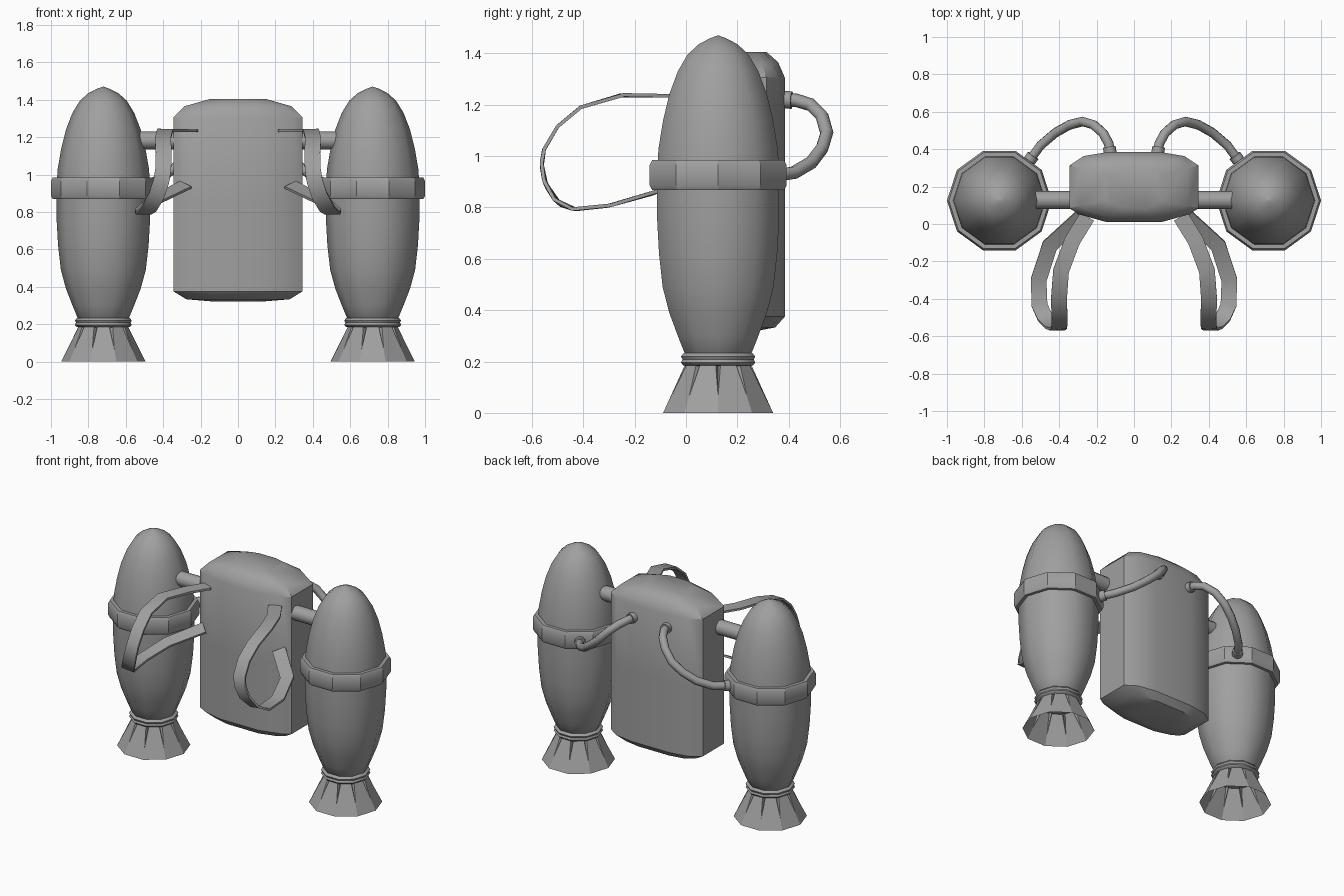
import bpy, bmesh, math
from mathutils import Vector

cube = bpy.data.objects.get("Cube")
if cube:
    bpy.data.objects.remove(cube)

grey = bpy.data.materials.new("mid_grey")
grey.use_nodes = True
tone = (0.35, 0.35, 0.35, 1)
grey.diffuse_color = tone
grey.node_tree.nodes["Principled BSDF"].inputs["Base Color"].default_value = tone

SIDES = 10
AXIS_X, AXIS_Y = 0.72, 0.125


def finish(name, bm, angle=None):
    """Turn a bmesh into a named, coloured object."""
    bmesh.ops.remove_doubles(bm, verts=bm.verts, dist=1e-5)
    bmesh.ops.recalc_face_normals(bm, faces=bm.faces)
    mesh = bpy.data.meshes.new(name)
    bm.to_mesh(mesh)
    bm.free()
    mesh.materials.append(grey)
    obj = bpy.data.objects.new(name, mesh)
    bpy.context.collection.objects.link(obj)
    if angle:
        bpy.ops.object.select_all(action="DESELECT")
        obj.select_set(True)
        bpy.context.view_layer.objects.active = obj
        bpy.ops.object.shade_smooth_by_angle(angle=math.radians(angle))
    return obj


def loft(name, rings, angle=None, caps=True):
    """Skin a stack of equally long closed loops."""
    bm = bmesh.new()
    loops = [[bm.verts.new(p) for p in ring] for ring in rings]
    n = len(loops[0])
    for a, b in zip(loops, loops[1:]):
        for i in range(n):
            j = (i + 1) % n
            bm.faces.new((a[i], a[j], b[j], b[i]))
    if caps:
        bm.faces.new(loops[0])
        bm.faces.new(loops[-1])
    return finish(name, bm, angle)


def circle(cx, r, z):
    steps = [math.tau * i / SIDES for i in range(SIDES)]
    return [(cx + r * math.cos(t), AXIS_Y + r * math.sin(t), z) for t in steps]


def lathe(name, cx, profile, angle):
    return loft(name, [circle(cx, r, z) for r, z in profile], angle)


def rod(name, start, end, radius, sides=12):
    """Straight cylinder between two points."""
    start, end = Vector(start), Vector(end)
    turn = (end - start).to_track_quat("Z", "Y")
    rings = [[p + turn @ Vector((radius * math.cos(math.tau * i / sides),
                                 radius * math.sin(math.tau * i / sides), 0))
              for i in range(sides)] for p in (start, end)]
    return loft(name, rings, 40)


def nozzle(name, cx):
    """Flared skirt of flat petals with tapering grooves at the corners."""
    bm = bmesh.new()
    low = [bm.verts.new(p) for p in circle(cx, 0.225, 0)]
    slit = [bm.verts.new(p) for p in circle(cx, 0.191, 0.065)]
    deep = [bm.verts.new(p) for p in circle(cx, 0.10, 0.195)]
    top = [Vector(p) for p in circle(cx, 0.132, 0.195)]
    left = [bm.verts.new(top[i].lerp(top[i - 1], 0.13)) for i in range(SIDES)]
    right = [bm.verts.new(top[i].lerp(top[(i + 1) % SIDES], 0.13)) for i in range(SIDES)]
    for i in range(SIDES):
        j = (i + 1) % SIDES
        bm.faces.new((low[i], low[j], slit[j], left[j], right[i], slit[i]))
        bm.faces.new((slit[i], right[i], deep[i]))
        bm.faces.new((slit[i], deep[i], left[i]))
    return finish(name, bm)


def hose(name, points, radius):
    curve = bpy.data.curves.new(name, "CURVE")
    curve.dimensions = "3D"
    curve.bevel_depth = radius
    curve.bevel_resolution = 2
    spline = curve.splines.new("POLY")
    spline.points.add(len(points) - 1)
    for knot, p in zip(spline.points, points):
        knot.co = (*p, 1)
    spline.use_smooth = True
    curve.materials.append(grey)
    obj = bpy.data.objects.new(name, curve)
    bpy.context.collection.objects.link(obj)


def strap(name, points, width, thickness):
    """Flat ribbon that follows a path, its width kept sideways."""
    pts = [Vector(p) for p in points]
    rings = []
    for i, p in enumerate(pts):
        along = (pts[min(i + 1, len(pts) - 1)] - pts[max(i - 1, 0)]).normalized()
        across = (Vector((1, 0, 0)) - along * along.x).normalized()
        out = along.cross(across) * thickness / 2
        side = across * width / 2
        rings.append([p + side + out, p - side + out, p - side - out, p + side - out])
    return loft(name, rings, 35)


# Central pack: rounded section, crowned at both ends
half = [(0.14, 0.187), (0.27, 0.165), (0.345, 0.115), (0.345, -0.115), (0.29, -0.148), (0.15, -0.187)]
section = half + [(-x, y) for x, y in reversed(half)]
levels = [(0.322, 0.42, 0.5), (0.333, 0.8, 0.8), (0.375, 1, 1), (0.85, 1, 1),
          (1.305, 1, 1), (1.365, 0.83, 0.86), (1.405, 0.42, 0.62)]
loft("pack", [[(x * sx, 0.198 + y * sy, z) for x, y in section] for z, sx, sy in levels], 35)

body = [(0.1, 0.2), (0.138, 0.235), (0.165, 0.3), (0.2, 0.39), (0.227, 0.49),
        (0.242, 0.62), (0.25, 0.76), (0.25, 0.9)]
nose = [(0.25, 0.94), (0.244, 1.03), (0.225, 1.14), (0.2, 1.24), (0.165, 1.33),
        (0.125, 1.395), (0.08, 1.435), (0.035, 1.458), (0.001, 1.47)]
band = [(0.24, 0.868), (0.27, 0.868), (0.28, 0.885), (0.28, 0.965), (0.27, 0.984), (0.24, 0.984)]
collar = [(0.11, 0.182), (0.142, 0.184), (0.152, 0.196), (0.146, 0.208),
          (0.152, 0.22), (0.142, 0.232), (0.11, 0.236)]
hose_path = [(0.125, 0.37, 1.22), (0.135, 0.43, 1.217), (0.165, 0.485, 1.2), (0.215, 0.53, 1.155),
             (0.275, 0.548, 1.09), (0.345, 0.53, 1.03), (0.42, 0.488, 0.975),
             (0.5, 0.42, 0.935), (0.565, 0.33, 0.922)]
strap_path = [(0.25, 0.04, 1.235), (0.33, -0.09, 1.235), (0.39, -0.25, 1.237), (0.402, -0.41, 1.19),
              (0.397, -0.5, 1.115), (0.4, -0.553, 1.025), (0.41, -0.562, 0.965),
              (0.435, -0.547, 0.89), (0.475, -0.5, 0.82), (0.505, -0.435, 0.793),
              (0.51, -0.3, 0.807), (0.45, -0.115, 0.86), (0.28, 0.04, 0.945)]

for s, tag in ((1, "left"), (-1, "right")):
    flip = lambda path: [(s * x, y, z) for x, y, z in path]
    # Rocket
    lathe(tag + "_rocket_body", s * AXIS_X, body, 50)
    lathe(tag + "_rocket_nose", s * AXIS_X, nose, 50)
    lathe(tag + "_rocket_band", s * AXIS_X, band, 30)
    lathe(tag + "_rocket_collar", s * AXIS_X, collar, 50)
    nozzle(tag + "_nozzle", s * AXIS_X)
    # Strut joining rocket and pack
    rod(tag + "_strut", (s * 0.32, 0.128, 1.182), (s * 0.56, 0.128, 1.182), 0.048)
    # Fuel hose and its end fittings
    path = flip(hose_path)
    hose(tag + "_hose", path, 0.026)
    rod(tag + "_hose_pack_fitting", path[0], Vector(path[0]).lerp(Vector(path[1]), 0.7), 0.034)
    rod(tag + "_hose_band_fitting", path[-1], Vector(path[-1]).lerp(Vector(path[-2]), 0.4), 0.034)
    # Shoulder strap
    strap(tag + "_strap", flip(strap_path), 0.085, 0.014)
